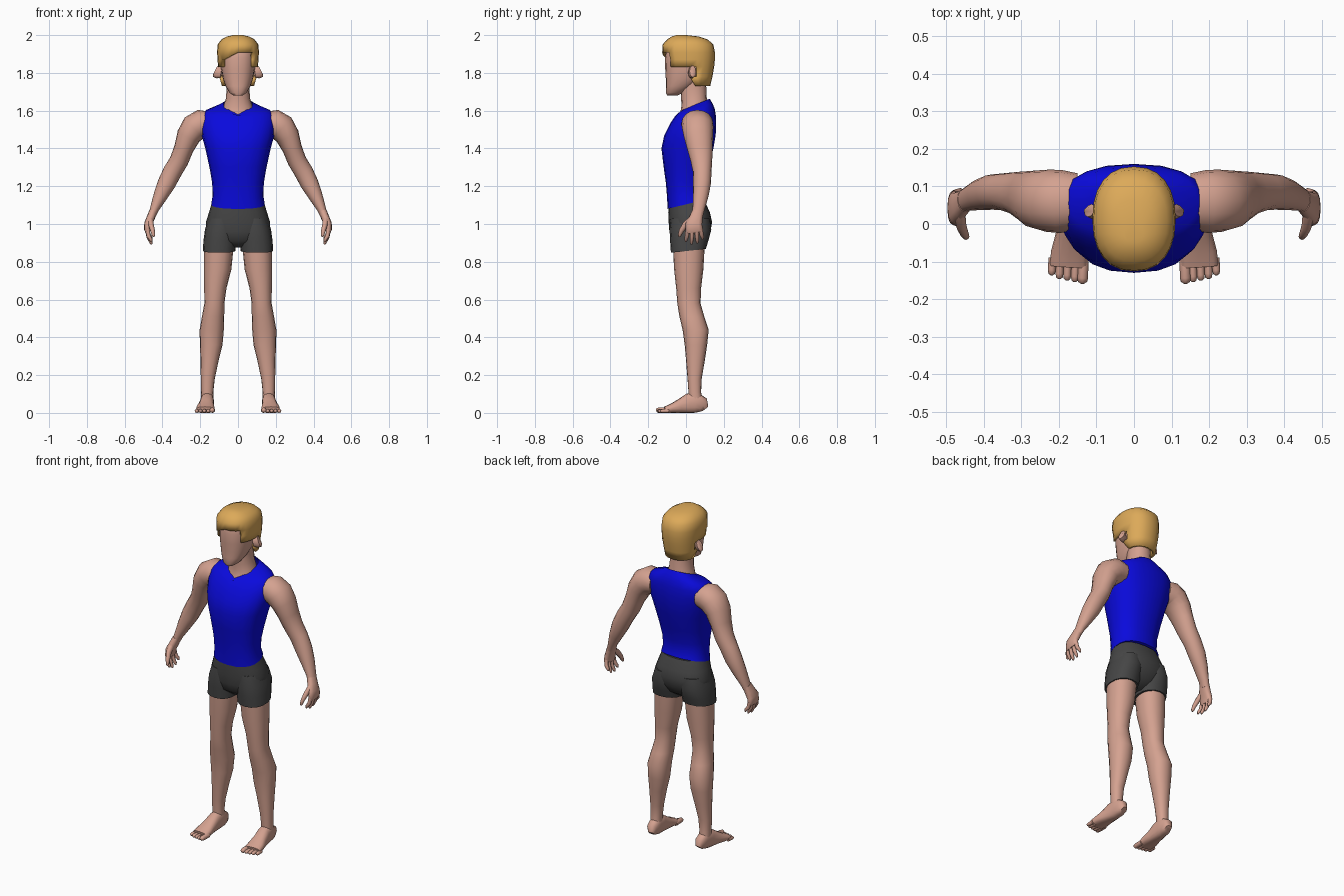
import bpy, bmesh, math
from mathutils import Vector


def material(name, rgb):
    m = bpy.data.materials.new(name)
    m.diffuse_color = (*rgb, 1)
    return m


SKIN = material("skin", (0.66, 0.36, 0.28))
BLUE = material("blue_cloth", (0.003, 0.003, 0.72))
GREY = material("dark_grey_cloth", (0.06, 0.06, 0.06))
HAIR = material("blond_hair", (0.72, 0.40, 0.10))


def loft(name, rings, mat, ref=None, n=16, e=2.0, mirror=False, caps=(True, True), edit=None):
    """Skin rings (x, y, z, ru, rv, tilt). With ref the rings follow the path, else they lie flat."""
    bm = bmesh.new()
    centres = [Vector(r[:3]) for r in rings]
    rows = []
    for i, r in enumerate(rings):
        if ref:
            t = (centres[min(i + 1, len(rings) - 1)] - centres[max(i - 1, 0)]).normalized()
            u = Vector(ref)
            u = (u - t * u.dot(t)).normalized()
            v = t.cross(u)
        else:
            u, v = Vector((1, 0, 0)), Vector((0, 1, 0))
        tilt = r[5] if len(r) > 5 else 0
        row = []
        for k in range(n):
            a = 2 * math.pi * k / n
            c, s = math.cos(a), math.sin(a)
            cu = math.copysign(abs(c) ** (2 / e), c)
            sv = math.copysign(abs(s) ** (2 / e), s)
            p = centres[i] + u * cu * r[3] + v * sv * r[4]
            p.z = max(p.z + tilt * sv, 0)
            row.append(bm.verts.new(p))
        rows.append(row)
    for a, b in zip(rows, rows[1:]):
        for k in range(n):
            j = (k + 1) % n
            bm.faces.new((a[k], a[j], b[j], b[k]))
    if caps[0]:
        bm.faces.new(rows[0])
    if caps[1]:
        bm.faces.new(rows[-1])
    bmesh.ops.recalc_face_normals(bm, faces=bm.faces)
    if edit:
        edit(bm)
    me = bpy.data.meshes.new(name)
    bm.to_mesh(me)
    bm.free()
    me.materials.append(mat)
    ob = bpy.data.objects.new(name, me)
    bpy.context.collection.objects.link(ob)
    bpy.ops.object.select_all(action='DESELECT')
    ob.select_set(True)
    bpy.context.view_layer.objects.active = ob
    bpy.ops.object.shade_smooth_by_angle(angle=math.radians(55))
    if mirror:
        ob.modifiers.new("mirror", 'MIRROR').use_mirror_merge = False
    return ob


def slab(z, front, back, rx, tilt=0, x=0):
    """Flat ring given by its front and back y."""
    return (x, (front + back) / 2, z, rx, (back - front) / 2, tilt)


# Shirt, with the front of the collar pulled down into a V
def v_neck(bm):
    for v in bm.verts:
        if abs(v.co.x) < 0.01 and v.co.y < 0 and v.co.z > 1.59:
            v.co.z -= 0.025
            v.co.y -= 0.015


loft("shirt", [slab(1.105, -0.098, 0.105, 0.142, 0.025), slab(1.15, -0.10, 0.095, 0.134, 0.01),
               slab(1.22, -0.107, 0.098, 0.137), slab(1.30, -0.118, 0.118, 0.151),
               slab(1.40, -0.13, 0.145, 0.173), slab(1.47, -0.115, 0.157, 0.192),
               slab(1.53, -0.085, 0.16, 0.20), slab(1.575, -0.055, 0.158, 0.195),
               slab(1.603, -0.035, 0.152, 0.17, 0.008), slab(1.622, -0.02, 0.14, 0.115, 0.018),
               slab(1.635, -0.012, 0.125, 0.078, 0.028)],
     BLUE, n=20, e=2.35, caps=(True, False), edit=v_neck)

# Shorts
loft("shorts_hips", [slab(0.875, -0.03, 0.05, 0.04), slab(0.91, -0.075, 0.10, 0.12),
                     slab(0.96, -0.088, 0.13, 0.165), slab(1.01, -0.092, 0.138, 0.17),
                     slab(1.06, -0.094, 0.127, 0.154), slab(1.12, -0.092, 0.10, 0.136)],
     GREY, n=20, e=2.3)
loft("shorts_leg", [slab(0.858, -0.08, 0.105, 0.086, 0.01, 0.1), slab(0.91, -0.084, 0.118, 0.087, 0, 0.096),
                    slab(0.97, -0.087, 0.134, 0.085, 0, 0.09), slab(1.03, -0.08, 0.125, 0.07, 0, 0.085)],
     GREY, e=2.3, mirror=True)

# Legs
loft("leg", [slab(0.05, 0.015, 0.09, 0.034, 0, 0.162), slab(0.11, 0.013, 0.08, 0.032, 0, 0.163),
             slab(0.18, 0.008, 0.083, 0.037, 0, 0.16), slab(0.28, 0.0, 0.10, 0.048, 0, 0.15),
             slab(0.36, -0.007, 0.112, 0.06, 0, 0.142), slab(0.44, -0.018, 0.12, 0.064, 0, 0.139),
             slab(0.51, -0.035, 0.097, 0.059, 0, 0.132), slab(0.58, -0.046, 0.077, 0.053, 0, 0.125),
             slab(0.66, -0.052, 0.08, 0.059, 0, 0.12), slab(0.76, -0.063, 0.092, 0.073, 0, 0.108),
             slab(0.9, -0.07, 0.10, 0.079, 0, 0.1)], SKIN, e=2.2, mirror=True)

# Feet and toes
foot = [(0.158, 0.102, 0.022, 0.018, 0.02), (0.16, 0.088, 0.04, 0.031, 0.042),
        (0.162, 0.05, 0.055, 0.035, 0.056), (0.164, 0.015, 0.05, 0.036, 0.053),
        (0.168, -0.03, 0.036, 0.041, 0.038), (0.172, -0.075, 0.024, 0.049, 0.025),
        (0.174, -0.112, 0.016, 0.05, 0.017)]
loft("foot", foot, SKIN, ref=(1, 0, 0), e=2.5, mirror=True)
for i in range(5):
    x = 0.137 + 0.0205 * i
    r = 0.0145 if i == 0 else 0.0105
    tip = -0.158 + 0.004 * i + (0.006 if i == 4 else 0)
    loft("toe_%d" % (i + 1), [(x - 0.002, -0.09, r, r, r), (x, tip + 0.014, r, r, r),
                              (x, tip + 0.004, r * 0.9, r * 0.85, r * 0.8), (x, tip, r * 0.8, r * 0.4, r * 0.35)],
         SKIN, ref=(1, 0, 0), n=8, mirror=True)

# Arms: path rings, first radius along y
loft("arm", [(0.15, 0.06, 1.53, 0.075, 0.065), (0.195, 0.06, 1.53, 0.084, 0.076),
             (0.23, 0.062, 1.51, 0.083, 0.075), (0.262, 0.066, 1.465, 0.077, 0.064),
             (0.287, 0.074, 1.40, 0.067, 0.052), (0.312, 0.082, 1.335, 0.057, 0.05),
             (0.348, 0.086, 1.275, 0.049, 0.05), (0.378, 0.085, 1.215, 0.047, 0.048),
             (0.41, 0.078, 1.15, 0.041, 0.038), (0.442, 0.067, 1.08, 0.032, 0.024),
             (0.455, 0.06, 1.045, 0.03, 0.02)], SKIN, ref=(0, 1, 0), e=2.1, mirror=True)

# Hands, fingers and thumbs
loft("palm", [(0.45, 0.062, 1.065, 0.03, 0.021), (0.463, 0.052, 1.03, 0.036, 0.022),
              (0.476, 0.042, 1.0, 0.044, 0.021), (0.48, 0.043, 0.97, 0.046, 0.017),
              (0.478, 0.045, 0.955, 0.043, 0.012)], SKIN, ref=(0, 1, 0), n=12, e=2.4, mirror=True)
for i, (y0, y1, z1) in enumerate([(0.01, 0.0, 0.905), (0.033, 0.029, 0.892),
                                  (0.056, 0.06, 0.897), (0.077, 0.087, 0.917)]):
    ym, zm = (y0 + y1) / 2, (0.97 + z1) / 2
    loft("finger_%d" % (i + 1), [(0.479, y0, 0.975, 0.012, 0.012), (0.474, ym, zm, 0.011, 0.011),
                                 (0.461, y1, z1 + 0.012, 0.009, 0.009), (0.457, y1, z1, 0.004, 0.004)],
         SKIN, ref=(0, 1, 0), n=8, mirror=True)
loft("thumb", [(0.465, 0.03, 1.025, 0.018, 0.016), (0.46, -0.004, 0.995, 0.017, 0.014),
               (0.452, -0.024, 0.965, 0.013, 0.012), (0.447, -0.034, 0.94, 0.009, 0.009),
               (0.446, -0.036, 0.932, 0.004, 0.004)], SKIN, ref=(0, 1, 0), n=8, mirror=True)

# Neck and head
loft("neck", [slab(1.54, -0.05, 0.11, 0.09), slab(1.59, -0.03, 0.115, 0.086), slab(1.625, -0.024, 0.117, 0.077),
              slab(1.665, -0.026, 0.11, 0.064), slab(1.72, -0.03, 0.108, 0.06), slab(1.78, -0.03, 0.10, 0.06)],
     SKIN, e=2.2)
loft("head", [slab(1.68, -0.1, -0.045, 0.024), slab(1.695, -0.106, -0.015, 0.046),
              slab(1.73, -0.106, 0.04, 0.066), slab(1.77, -0.107, 0.09, 0.08),
              slab(1.82, -0.11, 0.115, 0.089), slab(1.88, -0.111, 0.125, 0.092),
              slab(1.94, -0.10, 0.115, 0.085), slab(1.965, -0.07, 0.08, 0.06)], SKIN, n=20, e=2.3)
loft("ear", [(0.086, 0.022, 1.80, 0.012, 0.026), (0.105, 0.03, 1.803, 0.018, 0.034),
             (0.118, 0.036, 1.808, 0.018, 0.034), (0.121, 0.036, 1.81, 0.009, 0.022)],
     SKIN, ref=(0, 1, 0), n=10, mirror=True)


# Hair: a cap with openings for face and ears and a swept fringe
def cut_hair(bm):
    gone = []
    for f in bm.faces:
        c = f.calc_center_median()
        if (c.z < 1.83 and c.y < 0.045) or (c.z < 1.9 and c.y < -0.078):
            gone.append(f)
    bmesh.ops.delete(bm, geom=gone, context='FACES')
    for v in bm.verts:
        if v.co.y < -0.08 and 1.88 < v.co.z < 1.92:
            v.co.z -= max(0, min(0.045, -0.5 * (v.co.x + 0.005)))


hair = loft("hair", [slab(1.73, -0.03, 0.128, 0.085), slab(1.78, -0.10, 0.14, 0.099),
                     slab(1.832, -0.115, 0.149, 0.106), slab(1.87, -0.118, 0.153, 0.108),
                     slab(1.908, -0.126, 0.153, 0.111), slab(1.95, -0.124, 0.145, 0.108),
                     slab(1.977, -0.10, 0.115, 0.088), slab(1.993, -0.075, 0.065, 0.058),
                     slab(2.0, -0.05, 0.0, 0.025)],
            HAIR, n=24, e=2.3, caps=(False, True), edit=cut_hair)
shell = hair.modifiers.new("thickness", 'SOLIDIFY')
shell.thickness = 0.018
shell.offset = -1
